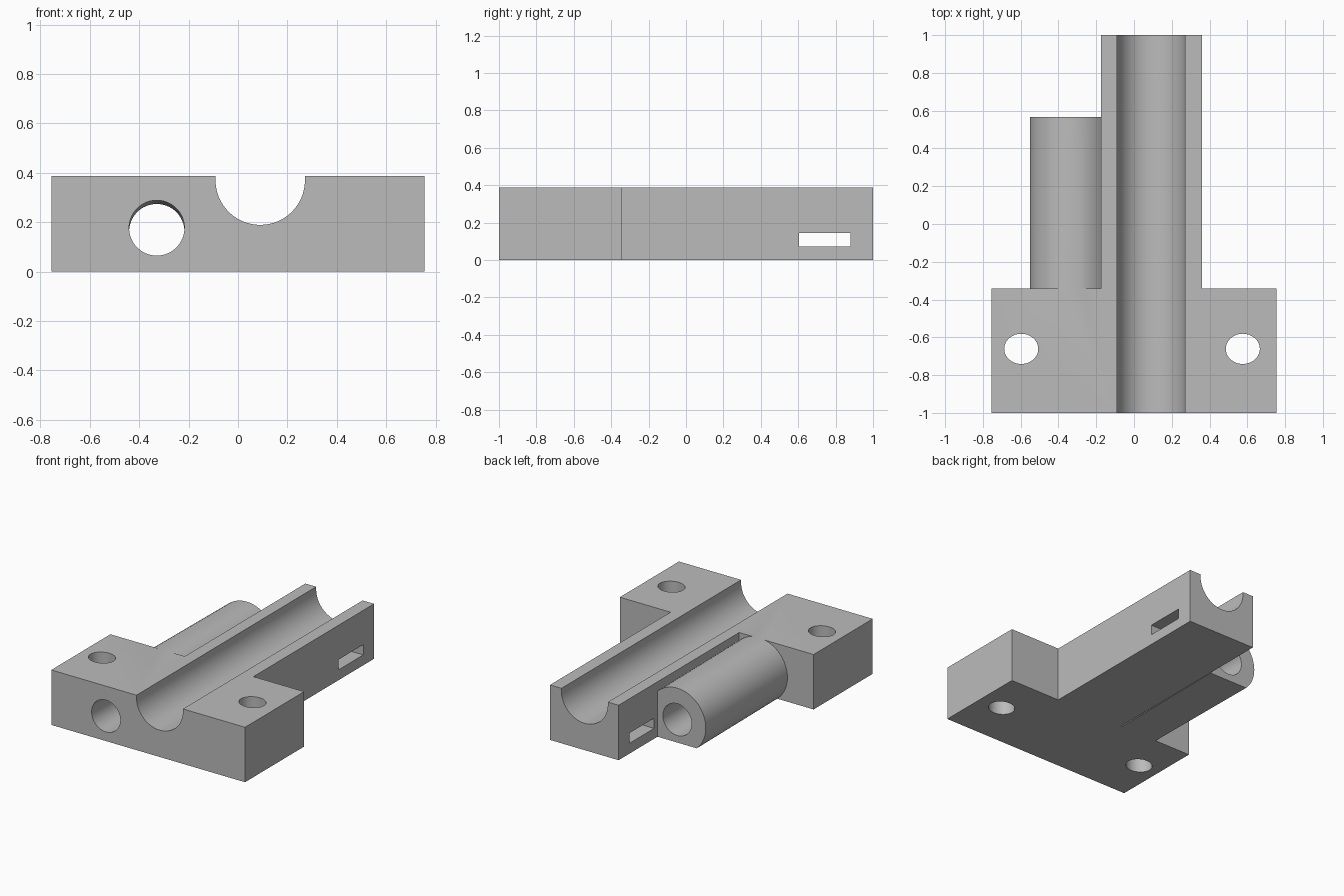
import bpy, bmesh
from math import sin, cos, pi
from mathutils import Vector

if "Cube" in bpy.data.objects:
    bpy.data.objects.remove(bpy.data.objects["Cube"])

HEIGHT = 0.387
TUBE_X = -0.329
TUBE_END = 0.567
SLOPE = -0.0095

grey = bpy.data.materials.new("plain grey")
grey.use_nodes = True
grey.diffuse_color = (0.5, 0.5, 0.5, 1)
grey.node_tree.nodes["Principled BSDF"].inputs["Base Color"].default_value = grey.diffuse_color


def prism(name, points, sweep):
    """Extrude a closed outline along a sweep vector."""
    bm = bmesh.new()
    face = bm.faces.new([bm.verts.new(p) for p in points])
    grown = bmesh.ops.extrude_face_region(bm, geom=[face], use_keep_orig=True)
    verts = [g for g in grown["geom"] if isinstance(g, bmesh.types.BMVert)]
    bmesh.ops.translate(bm, verts=verts, vec=Vector(sweep))
    bmesh.ops.recalc_face_normals(bm, faces=bm.faces)
    mesh = bpy.data.meshes.new(name)
    bm.to_mesh(mesh)
    bm.free()
    mesh.materials.append(grey)
    obj = bpy.data.objects.new(name, mesh)
    bpy.context.collection.objects.link(obj)
    return obj


def box(name, low, high):
    (x0, y0, z0), (x1, y1, z1) = low, high
    outline = [(x0, y0, z0), (x1, y0, z0), (x1, y1, z0), (x0, y1, z0)]
    return prism(name, outline, (0, 0, z1 - z0))


def ring(rx, ry, start=0.0, end=2 * pi, count=64):
    return [(rx * cos(start + (end - start) * i / count),
             ry * sin(start + (end - start) * i / count)) for i in range(count)]


def combine(target, tool, operation):
    """Apply a boolean and discard the tool."""
    mod = target.modifiers.new(operation.lower(), 'BOOLEAN')
    mod.object, mod.operation, mod.solver = tool, operation, 'EXACT'
    bpy.context.view_layer.objects.active = target
    bpy.ops.object.modifier_apply(modifier=mod.name)
    bpy.data.objects.remove(tool)


def sloped_rod(name, radius, y0, y1):
    """Round rod along y that dips slightly towards the back."""
    z = 0.1765 + SLOPE * (y0 + 1)
    outline = [(TUBE_X + a, y0, z + b) for a, b in ring(radius, radius)]
    return prism(name, outline, (0, y1 - y0, SLOPE * (y1 - y0)))


# T-shaped plan: wide mounting block with a long rail behind it
W, R0, R1, STEP = 0.755, -0.175, 0.36, -0.342
plan = [(-W, -1), (W, -1), (W, STEP), (R1, STEP), (R1, 1), (R0, 1), (R0, STEP), (-W, STEP)]
body = prism("mounting_block_and_rail", [(x, y, -0.2) for x, y in plan], (0, 0, 0.8))

# Side tube, trimmed flat at the top and bottom together with the body
combine(body, sloped_rod("side_tube", 0.222, -0.7, TUBE_END), 'UNION')
combine(body, box("trim_slab", (-2, -2, 0), (2, 2, HEIGHT)), 'INTERSECT')

# Bore through the block and the tube
combine(body, sloped_rod("bore_cutter", 0.112, -1.2, 0.8), 'DIFFERENCE')

# U-shaped channel along the rail
GX, GR, GZ = 0.09, 0.181, 0.37
arc = [(GX + a, -1.2, GZ + b) for a, b in ring(GR, GR, pi, 2 * pi)]
arc += [(GX + GR, -1.2, GZ), (GX + GR, -1.2, 0.6), (GX - GR, -1.2, 0.6)]
combine(body, prism("channel_cutter", arc, (0, 2.4, 0)), 'DIFFERENCE')

# Two screw holes through the block
for x in (-0.597, 0.576):
    outline = [(x + a, -0.661, -0.2) for a, b in ring(0.09, 0.08)]
    outline = [(p[0], -0.661 + q[1], p[2]) for p, q in zip(outline, ring(0.09, 0.08))]
    combine(body, prism("screw_hole_cutter", outline, (0, 0, 0.8)), 'DIFFERENCE')

# Strap slot across the rail
combine(body, box("slot_cutter", (-0.6, 0.605, 0.073), (0.6, 0.88, 0.145)), 'DIFFERENCE')

# Smooth curves, crisp edges
bpy.ops.object.select_all(action='DESELECT')
body.select_set(True)
bpy.context.view_layer.objects.active = body
bpy.ops.object.shade_smooth_by_angle(angle=0.5)
